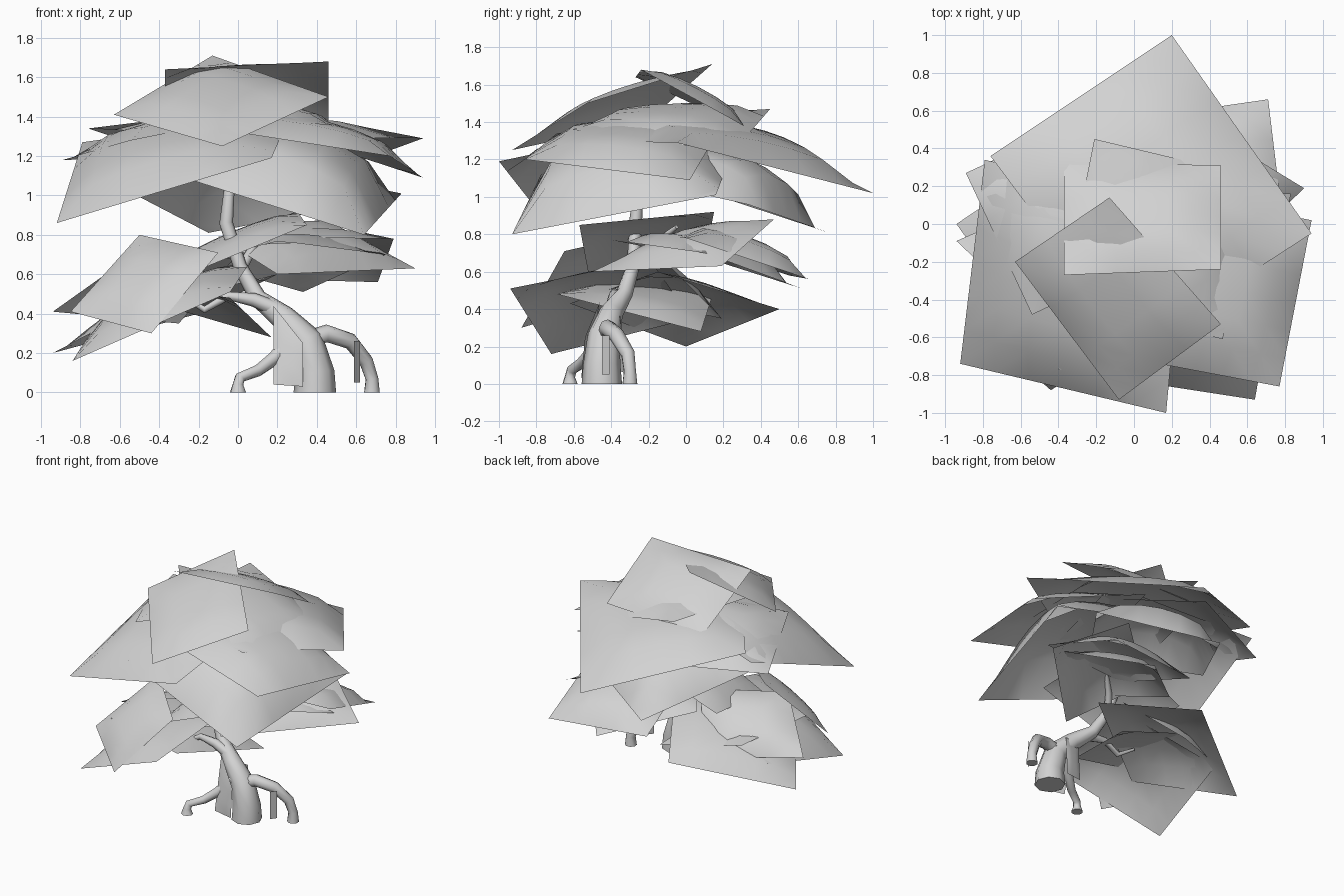
import bpy, bmesh
from mathutils import Vector

cube = bpy.data.objects.get("Cube")
if cube:
    bpy.data.objects.remove(cube, do_unlink=True)

# One neutral colour for the whole tree
TONE = (0.65, 0.65, 0.65, 1)
grey = bpy.data.materials.new("pale_grey")
grey.use_nodes = True
grey.diffuse_color = TONE
grey.node_tree.nodes["Principled BSDF"].inputs["Base Color"].default_value = TONE


def add_object(name, mesh):
    mesh.materials.clear()
    mesh.materials.append(grey)
    obj = bpy.data.objects.new(name, mesh)
    bpy.context.collection.objects.link(obj)
    for poly in mesh.polygons:
        poly.use_smooth = True
    return obj


def card(name, bow, corners, cuts=6):
    """Square sheet through four corners (in order around), domed upwards."""
    a, b, c, d = map(Vector, corners)
    normal = (c - a).cross(d - b).normalized()
    if normal.z < 0:
        a, b, c, d = d, c, b, a
        normal = -normal
    bm = bmesh.new()
    rows = []
    for i in range(cuts + 1):
        u = i / cuts
        row = []
        for j in range(cuts + 1):
            v = j / cuts
            p = a.lerp(b, u).lerp(d.lerp(c, u), v)
            p += normal * bow * 4 * (u * (1 - u) * v * (1 - v)) ** 0.5
            row.append(bm.verts.new(p))
        rows.append(row)
    for i in range(cuts):
        for j in range(cuts):
            bm.faces.new((rows[i][j], rows[i + 1][j], rows[i + 1][j + 1], rows[i][j + 1]))
    mesh = bpy.data.meshes.new(name)
    bm.to_mesh(mesh)
    bm.free()
    return add_object(name, mesh)


def limb(name, points):
    """Tapered tube along points of x, y, z, radius."""
    curve = bpy.data.curves.new(name + "_path", "CURVE")
    curve.dimensions = "3D"
    curve.bevel_depth = 1
    curve.bevel_resolution = 2
    curve.use_fill_caps = True
    spline = curve.splines.new("POLY")
    spline.points.add(len(points) - 1)
    for point, (x, y, z, r) in zip(spline.points, points):
        point.co = (x, y, z, 1)
        point.radius = r
    helper = bpy.data.objects.new(name + "_path", curve)
    bpy.context.collection.objects.link(helper)
    graph = bpy.context.evaluated_depsgraph_get()
    mesh = bpy.data.meshes.new_from_object(helper.evaluated_get(graph))
    bpy.data.objects.remove(helper, do_unlink=True)
    obj = add_object(name, mesh)
    bpy.context.view_layer.objects.active = obj
    obj.select_set(True)
    bpy.ops.object.shade_smooth_by_angle(angle=0.9)
    obj.select_set(False)


# Leaning trunk, arched roots and branches
limb("trunk", [(.39, -.45, 0, .108), (.39, -.45, .1, .1), (.35, -.44, .26, .085),
               (.23, -.4, .38, .065), (.1, -.33, .48, .045), (.01, -.28, .64, .035),
               (-.06, -.27, .86, .035), (-.04, -.25, 1.08, .025), (.02, -.2, 1.3, .015)])
limb("left_root", [(.34, -.42, .26, .05), (.45, -.42, .3, .045), (.57, -.37, .26, .042),
                   (.65, -.31, .16, .038), (.68, -.3, .07, .034), (.68, -.3, 0, .042)])
limb("right_root", [(.28, -.45, .27, .05), (.18, -.5, .17, .036), (.1, -.56, .11, .03),
                    (.01, -.61, .075, .028), (0, -.62, .04, .028), (0, -.62, 0, .042)])
limb("right_branch", [(.2, -.39, .42, .04), (.08, -.38, .47, .035), (-.05, -.38, .49, .022),
                      (-.17, -.38, .42, .018), (-.3, -.36, .5, .01)])
limb("left_branch", [(0, -.29, .6, .03), (.08, -.18, .74, .022), (.22, -.05, .84, .012)])

# Small sheets hanging from the trunk and root
card("front_trunk_sheet", .01, [(.18, -.54, .04), (.33, -.56, .03), (.33, -.54, .25), (.18, -.46, .44)])
card("back_trunk_sheet", .01, [(.19, -.36, .07), (.33, -.33, .06), (.33, -.35, .36), (.19, -.38, .38)])
card("root_sheet", 0, [(.59, -.45, .05), (.62, -.41, .05), (.62, -.41, .26), (.59, -.45, .26)])

# Crown sheets, large and overlapping: dome height, then corners
crown = [
    (.16, [(.2, 1, 1.02), (.94, -.05, 1.29), (0, -.66, 1.3), (-.76, .36, 1.34)]),
    (.13, [(.77, -.86, 1.2), (.94, .02, 1.09), (.05, .19, 1.38), (-.13, -.69, 1.34)]),
    (.15, [(-.92, -.74, .86), (.17, -1, 1.19), (.27, .08, 1.42), (-.79, .34, 1.27)]),
    (.3, [(.64, -.93, .8), (.83, .16, 1.01), (-.22, .24, 1.22), (-.4, -.77, 1.13)]),
    (.26, [(-.15, .76, .81), (.62, .33, .96), (.08, -.4, 1.12), (-.63, 0, 1.06)]),
    (.08, [(.46, -.24, 1.68), (.46, .31, 1.38), (-.37, .33, 1.36), (-.37, -.27, 1.64)]),
    (.11, [(-.21, .45, 1.47), (.63, .25, 1.24), (.47, -.61, 1.36), (-.38, -.4, 1.42)]),
    (.07, [(-.13, .14, 1.71), (.46, -.53, 1.5), (-.08, -.93, 1.25), (-.63, -.2, 1.41)]),
    (.11, [(-.89, .27, 1.18), (-.14, .62, 1.2), (.21, -.13, 1.43), (-.54, -.48, 1.28)]),
]

# Lower sheets on the two side branches
right_cluster = [
    (.1, [(-.84, -.72, .16), (-.04, -.94, .51), (.06, -.19, .66), (-.72, .03, .35)]),
    (.1, [(-.94, 0, .2), (-.2, .5, .4), (.2, -.15, .6), (-.5, -.62, .43)]),
    (.08, [(-.94, -.09, .41), (-.3, .19, .35), (-.02, -.14, .68), (-.56, -.45, .68)]),
    (.06, [(-.5, -.25, .8), (-.1, -.65, .71), (-.44, -.88, .3), (-.85, -.52, .41)]),
    (.06, [(.17, .08, .28), (-.04, -.69, .48), (-.7, -.55, .52), (-.58, .15, .5)]),
]
left_cluster = [
    (.09, [(.9, .19, .63), (.2, -.5, .6), (-.1, 0, .79), (.44, .47, .88)]),
    (.12, [(.71, .66, .56), (.79, 0, .78), (.05, -.08, .79), (-.05, .55, .58)]),
    (.12, [(.33, .62, .51), (.75, .1, .7), (.2, -.4, .77), (-.2, .15, .66)]),
    (.06, [(.3, .15, .92), (.35, -.57, .85), (-.3, -.52, .58), (-.33, .1, .66)]),
]
for name, sheets in (("crown", crown), ("right_foliage", right_cluster), ("left_foliage", left_cluster)):
    for number, (bow, corners) in enumerate(sheets, 1):
        card(f"{name}_sheet_{number}", bow, corners)
